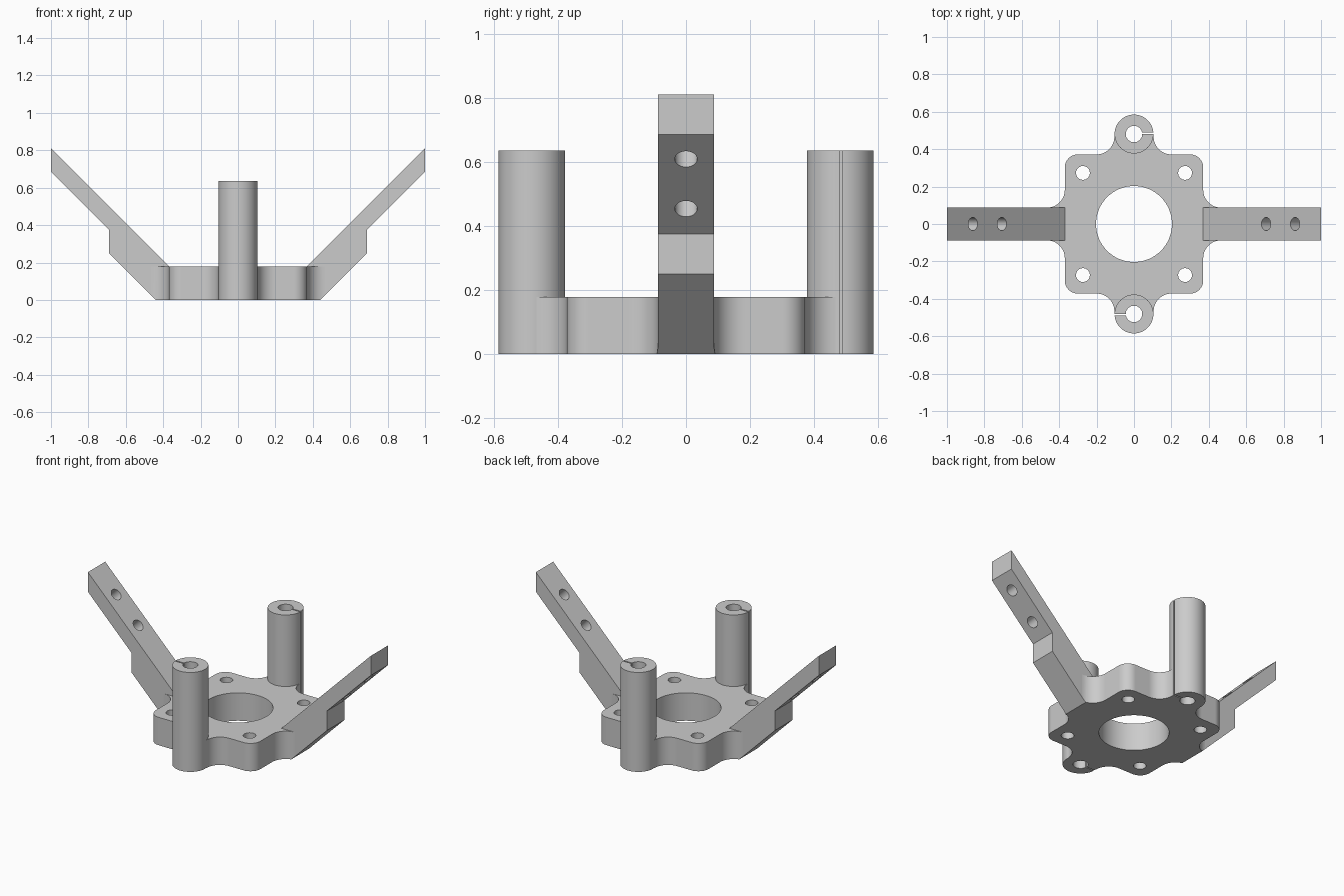
import bpy, bmesh
from math import radians, sin, cos, pi
from mathutils import Matrix, Vector

cube = bpy.data.objects.get("Cube")
if cube:
    bpy.data.objects.remove(cube, do_unlink=True)

grey = bpy.data.materials.new("plain grey")
grey.use_nodes = True
colour = (0.6, 0.6, 0.6, 1)
grey.diffuse_color = colour
grey.node_tree.nodes["Principled BSDF"].inputs["Base Color"].default_value = colour

PLATE_H, POST_H, POST_Y = 0.178, 0.635, 0.481
ARM_HALF, BORE = 0.0875, 0.044


def make(name, bm):
    bmesh.ops.recalc_face_normals(bm, faces=bm.faces)
    mesh = bpy.data.meshes.new(name)
    bm.to_mesh(mesh)
    bm.free()
    mesh.materials.append(grey)
    obj = bpy.data.objects.new(name, mesh)
    bpy.context.collection.objects.link(obj)
    return obj


def prism(points, offset):
    bm = bmesh.new()
    face = bm.faces.new([bm.verts.new(p) for p in points])
    new = bmesh.ops.extrude_face_region(bm, geom=[face])["geom"]
    verts = [v for v in new if isinstance(v, bmesh.types.BMVert)]
    bmesh.ops.translate(bm, vec=offset, verts=verts)
    return bm


def cylinder(name, centre, radius, depth, axis=(0, 0, 1), segments=48):
    bm = bmesh.new()
    turn = Vector((0, 0, 1)).rotation_difference(Vector(axis)).to_matrix().to_4x4()
    bmesh.ops.create_cone(bm, cap_ends=True, segments=segments, radius1=radius,
                          radius2=radius, depth=depth,
                          matrix=Matrix.Translation(centre) @ turn)
    return make(name, bm)


def box(name, centre, size):
    bm = bmesh.new()
    bmesh.ops.create_cube(bm, size=1, matrix=Matrix.Translation(centre) @ Matrix.Diagonal((*size, 1)))
    return make(name, bm)


def select(obj):
    bpy.ops.object.select_all(action='DESELECT')
    obj.select_set(True)
    bpy.context.view_layer.objects.active = obj


def cut(obj, cutters):
    for cutter in cutters:
        cutter.hide_render = True
        mod = obj.modifiers.new("cut", 'BOOLEAN')
        mod.operation, mod.solver, mod.object = 'DIFFERENCE', 'EXACT', cutter
        select(obj)
        bpy.ops.object.modifier_apply(modifier=mod.name)
        bpy.data.objects.remove(cutter, do_unlink=True)


def smooth(obj):
    select(obj)
    bpy.ops.object.shade_smooth_by_angle(angle=radians(30))


def arc(cx, cy, r, start, end, steps=12):
    angles = [radians(start + (end - start) * i / steps) for i in range(steps + 1)]
    return [(cx + r * cos(a), cy + r * sin(a)) for a in angles]


# Base plate: one quarter outline mirrored four ways
fillet = 0.095
quarter = (arc(0.465, ARM_HALF + fillet, fillet, 270, 180)
           + arc(0.3, 0.302, 0.07, 0, 90)
           + arc(0.2, 0.372 + fillet, fillet, 270, 180))
outline = (quarter + [(-x, y) for x, y in reversed(quarter)]
           + [(-x, -y) for x, y in quarter] + [(x, -y) for x, y in reversed(quarter)])
bm = prism([(x, y, 0) for x, y in outline], (0, 0, PLATE_H))
# Trim the ends flush with the sloping arm undersides
for s in (1, -1):
    bmesh.ops.bisect_plane(bm, geom=bm.verts[:] + bm.edges[:] + bm.faces[:],
                           plane_co=(s * 0.44, 0, 0), plane_no=(s, 0, -1), clear_outer=True)
    bmesh.ops.holes_fill(bm, edges=[e for e in bm.edges if e.is_boundary])
plate = make("base_plate", bm)

# Centre opening, screw holes and post bores
holes = [cylinder("centre_cutter", (0, 0, 0), 0.203, 1, segments=96)]
for sx in (1, -1):
    for sy in (1, -1):
        holes.append(cylinder("screw_cutter", (sx * 0.273, sy * 0.273, 0), 0.037, 1))
for sy in (1, -1):
    holes.append(cylinder("bore_cutter", (0, sy * POST_Y, 0), BORE, 1))
cut(plate, holes)
smooth(plate)

# Hollow slit posts, the front one turned half a turn
for name, turn in (("back_post", 0), ("front_post", pi)):
    post = cylinder(name, (0, POST_Y, POST_H / 2), 0.104, POST_H, segments=64)
    cut(post, [cylinder("bore_cutter", (0, POST_Y, 0), BORE, 3),
               box("slit_cutter", (0.1, POST_Y + 0.003, 0.5), (0.15, 0.008, 2))])
    post.data.transform(Matrix.Rotation(turn, 4, 'Z'))
    smooth(post)

# Sloping arms with two cross holes each
profile = [(0.368, PLATE_H), (0.368, 0), (0.44, 0), (0.69, 0.25),
           (0.69, 0.375), (1, 0.685), (1, 0.81)]
for name, turn in (("left_arm", 0), ("right_arm", pi)):
    arm = make(name, prism([(x, -ARM_HALF, z) for x, z in profile], (0, 2 * ARM_HALF, 0)))
    cut(arm, [cylinder("arm_cutter", (x, 0, x - 0.19), 0.035, 0.6, axis=(-1, 0, 1))
              for x in (0.706, 0.861)])
    arm.data.transform(Matrix.Rotation(turn, 4, 'Z'))
    smooth(arm)
